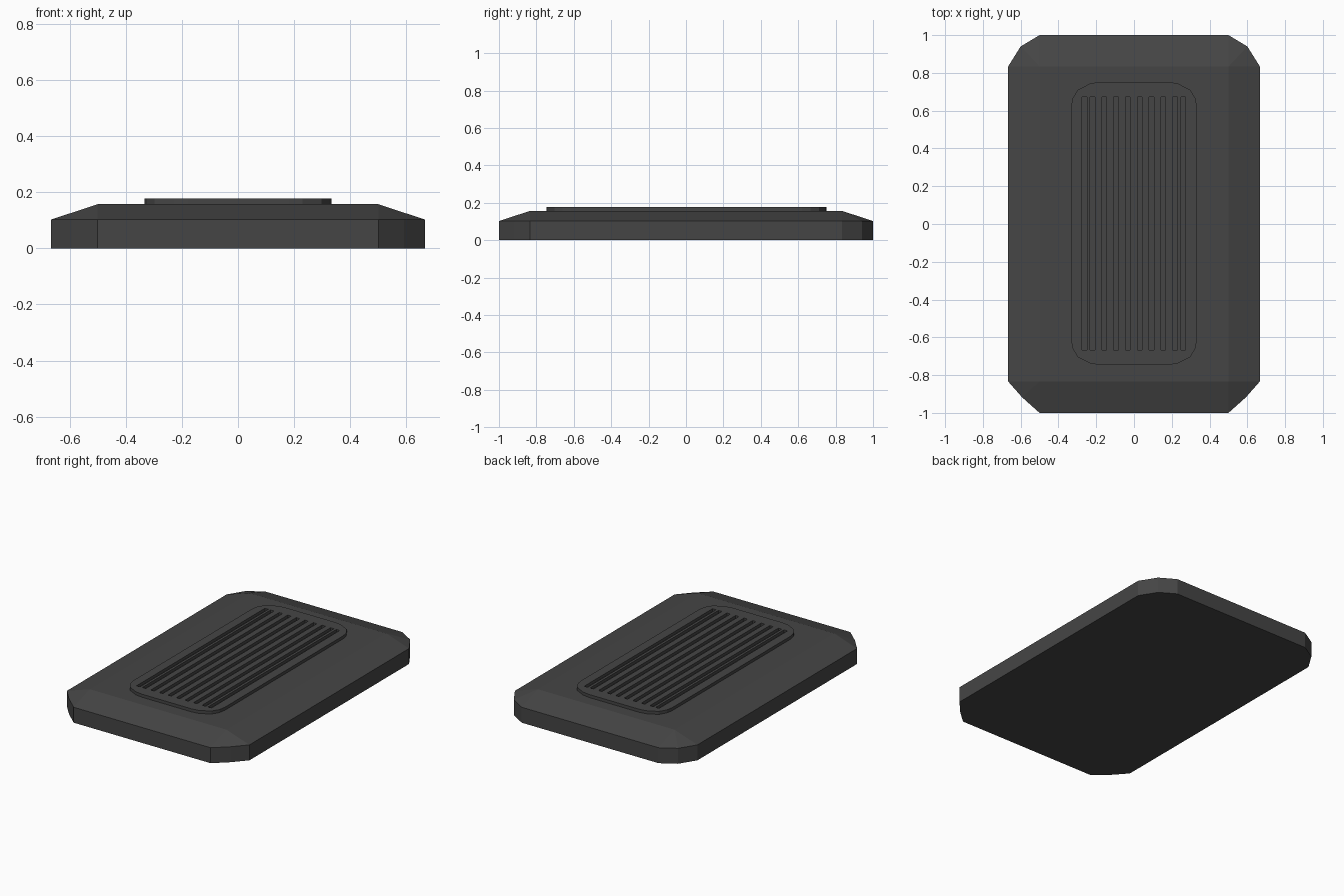
import bpy
import bmesh

default = bpy.data.objects.get("Cube")
if default:
    bpy.data.objects.remove(default, do_unlink=True)

charcoal = bpy.data.materials.new("charcoal")
charcoal.use_nodes = True
colour = (0.06, 0.06, 0.06, 1)
charcoal.diffuse_color = colour
charcoal.node_tree.nodes["Principled BSDF"].inputs["Base Color"].default_value = colour


def finish(name, bm):
    bmesh.ops.recalc_face_normals(bm, faces=bm.faces[:])
    mesh = bpy.data.meshes.new(name)
    bm.to_mesh(mesh)
    bm.free()
    mesh.materials.append(charcoal)
    obj = bpy.data.objects.new(name, mesh)
    bpy.context.collection.objects.link(obj)
    return obj


def outline(back, front):
    """Full loop from the right-hand corner points, mirrored in x."""
    half = back + front
    return half + [(-x, y) for x, y in reversed(half)]


def prism(bm, points, z0, z1, cap_top=True):
    low = [bm.verts.new((x, y, z0)) for x, y in points]
    high = [bm.verts.new((x, y, z1)) for x, y in points]
    bm.faces.new(low)
    if cap_top:
        bm.faces.new(high)
    n = len(points)
    for i in range(n):
        j = (i + 1) % n
        bm.faces.new((low[i], low[j], high[j], high[i]))
    return high


# Body: clipped-corner slab with a bevelled lid rising to a rectangle
back = [(0.5, 1), (0.6, 0.94), (0.667, 0.833)]
front = [(0.667, -0.833), (0.592, -0.918), (0.5, -1)]
bm = bmesh.new()
rim = prism(bm, outline(back, front), 0, 0.102, cap_top=False)
lid = [bm.verts.new((x, y, 0.157)) for x, y in
       [(0.5, 0.833), (0.5, -0.833), (-0.5, -0.833), (-0.5, 0.833)]]
bm.faces.new(lid)
for c in range(4):
    a, b, d = rim[3 * c:3 * c + 3]
    bm.faces.new((a, b, lid[c]))
    bm.faces.new((b, d, lid[c]))
    bm.faces.new((d, rim[(3 * c + 3) % 12], lid[(c + 1) % 4], lid[c]))
finish("body", bm)

# Raised pad with rounded corners
back = [(0.18, 0.752), (0.23, 0.745), (0.298, 0.71), (0.325, 0.665), (0.333, 0.62)]
front = [(x, -y + 0.006) for x, y in reversed(back)]
bm = bmesh.new()
prism(bm, outline(back, front), 0.15, 0.177)
pad = finish("grooved_pad", bm)

# Grooves: evenly spaced, with one extra close to each side
bm = bmesh.new()
centres = [-0.262] + [-0.22 + i * 0.0625 for i in range(8)] + [0.26]
for x in centres:
    w = 0.0125
    prism(bm, [(x - w, -0.667), (x + w, -0.667), (x + w, 0.673), (x - w, 0.673)],
          0.158, 0.25)
cutter = finish("groove_cutter", bm)
cutter.hide_render = True
cut = pad.modifiers.new("grooves", "BOOLEAN")
cut.operation = "DIFFERENCE"
cut.solver = "EXACT"
cut.object = cutter
bpy.context.view_layer.objects.active = pad
bpy.ops.object.modifier_apply(modifier=cut.name)
bpy.data.objects.remove(cutter, do_unlink=True)
